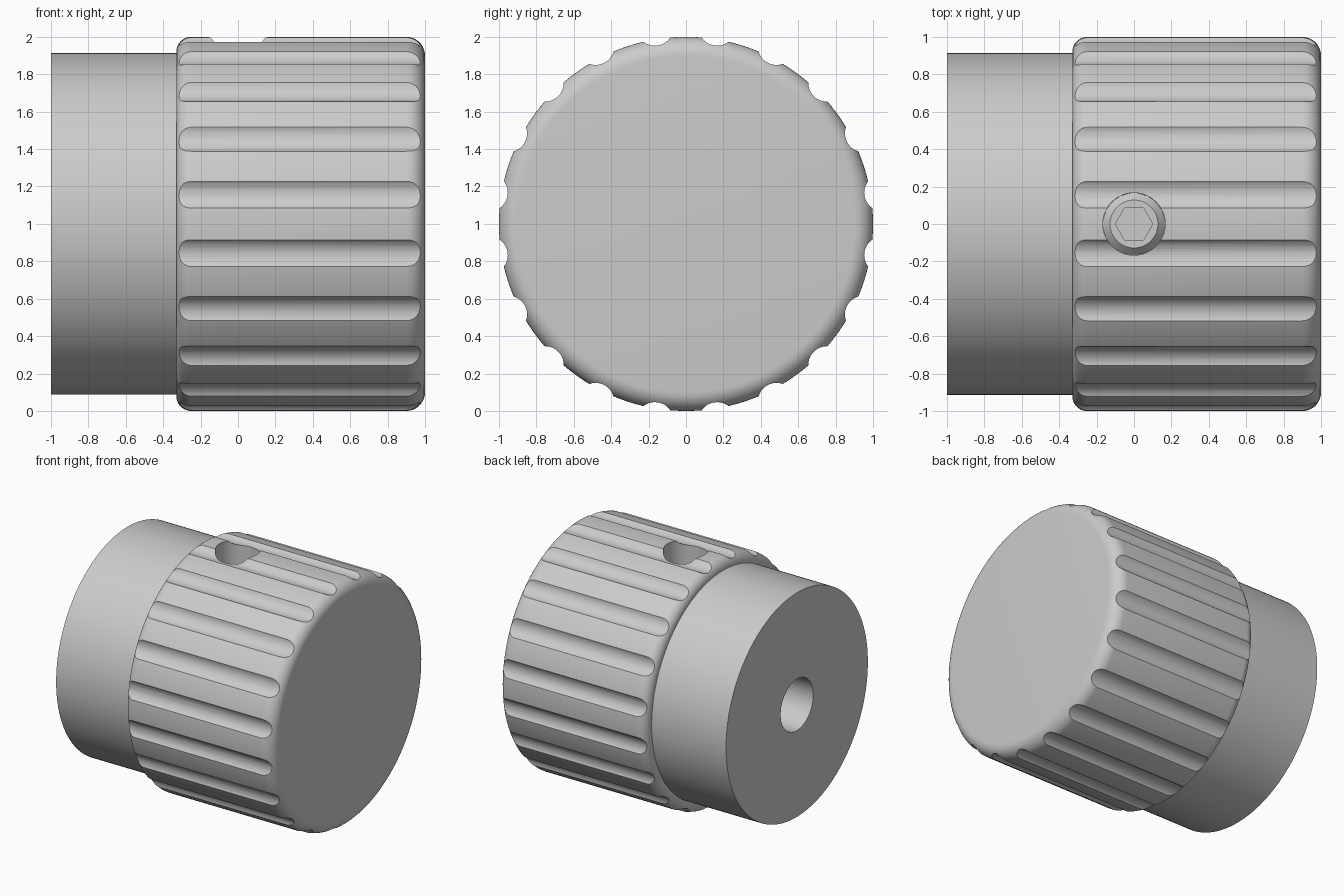
import bpy
import bmesh
from math import cos, sin, pi, radians
from mathutils import Matrix, Vector

if "Cube" in bpy.data.objects:
    bpy.data.objects.remove(bpy.data.objects["Cube"], do_unlink=True)

grey = bpy.data.materials.new("light_grey")
grey.use_nodes = True
grey.diffuse_color = (0.6, 0.6, 0.6, 1)
grey.node_tree.nodes["Principled BSDF"].inputs["Base Color"].default_value = grey.diffuse_color

AXIS = Matrix.Translation((0, 0, 1))              # knob axis runs along x
TO_X = Matrix.Rotation(pi / 2, 4, "Y")            # z cylinder to x cylinder
UPRIGHT = Matrix.Rotation(-pi / 2, 4, "Y")        # x lathe to z lathe


def finish(bm, name, matrix=None):
    """Turn a bmesh into a grey object."""
    if matrix:
        bmesh.ops.transform(bm, matrix=matrix, verts=bm.verts)
    bmesh.ops.recalc_face_normals(bm, faces=bm.faces)
    mesh = bpy.data.meshes.new(name)
    bm.to_mesh(mesh)
    bm.free()
    mesh.materials.append(grey)
    obj = bpy.data.objects.new(name, mesh)
    bpy.context.collection.objects.link(obj)
    return obj


def lathe(name, profile, steps, matrix):
    """Spin (x, radius) points around the x axis."""
    bm = bmesh.new()
    verts = [bm.verts.new((x, 0, r)) for x, r in profile]
    edges = [bm.edges.new(pair) for pair in zip(verts, verts[1:])]
    bmesh.ops.spin(bm, geom=verts + edges, cent=(0, 0, 0), axis=(1, 0, 0),
                   angle=2 * pi, steps=steps)
    bmesh.ops.remove_doubles(bm, verts=bm.verts, dist=1e-5)
    return finish(bm, name, matrix)


def add_cylinder(bm, radius, depth, segments, matrix):
    bmesh.ops.create_cone(bm, cap_ends=True, segments=segments, radius1=radius,
                          radius2=radius, depth=depth, matrix=matrix)


def cut(obj, cutter):
    """Subtract the cutter and remove it."""
    mod = obj.modifiers.new("cut", "BOOLEAN")
    mod.operation = "DIFFERENCE"
    mod.solver = "EXACT"
    mod.object = cutter
    cutter.hide_render = True
    select(obj)
    bpy.ops.object.modifier_apply(modifier=mod.name)
    bpy.data.objects.remove(cutter, do_unlink=True)


def select(obj):
    bpy.ops.object.select_all(action="DESELECT")
    obj.select_set(True)
    bpy.context.view_layer.objects.active = obj


def fillet(x, r, radius, start, end, steps=9):
    """Arc of profile points, angles measured from the +x direction."""
    angles = [radians(start + (end - start) * i / steps) for i in range(steps + 1)]
    return [(x + radius * cos(a), r + radius * sin(a)) for a in angles]


# Knob: blind shaft bore, plain sleeve and rounded grip in one profile
profile = [(0.35, 0), (0.35, 0.21), (-1, 0.21), (-1, 0.913), (-0.33, 0.913)]
profile += fillet(-0.25, 0.92, 0.08, 180, 90)
profile += fillet(0.9, 0.9, 0.1, 90, 0)
profile += [(1, 0)]
knob = lathe("fluted_knob", profile, 160, AXIS)

# Grip flutes: straight round grooves that run out into the fillets
bm = bmesh.new()
for i in range(20):
    a = radians(9 + 18 * i)
    place = Matrix.Translation(Vector((0.4, 1.066 * cos(a), 1.066 * sin(a))))
    add_cylinder(bm, 0.1, 1.44, 36, AXIS @ place @ TO_X)
cut(knob, finish(bm, "flute_cutter"))

# Screw hole from the top down to the bore
bm = bmesh.new()
add_cylinder(bm, 0.167, 1.1, 48, Matrix.Translation((0, 0, 1.6)))
cut(knob, finish(bm, "screw_hole_cutter"))

# Set screw with chamfered head and hex socket
screw = lathe("set_screw", [(1.15, 0), (1.15, 0.166), (1.56, 0.166), (1.6, 0.128), (1.6, 0)],
              48, UPRIGHT)
bm = bmesh.new()
add_cylinder(bm, 0.1, 0.3, 6, Matrix.Translation((0, 0, 1.6)) @ Matrix.Rotation(pi / 2, 4, "Z"))
cut(screw, finish(bm, "hex_cutter"))

for obj in (knob, screw):
    select(obj)
    bpy.ops.object.shade_smooth_by_angle(angle=radians(20))
